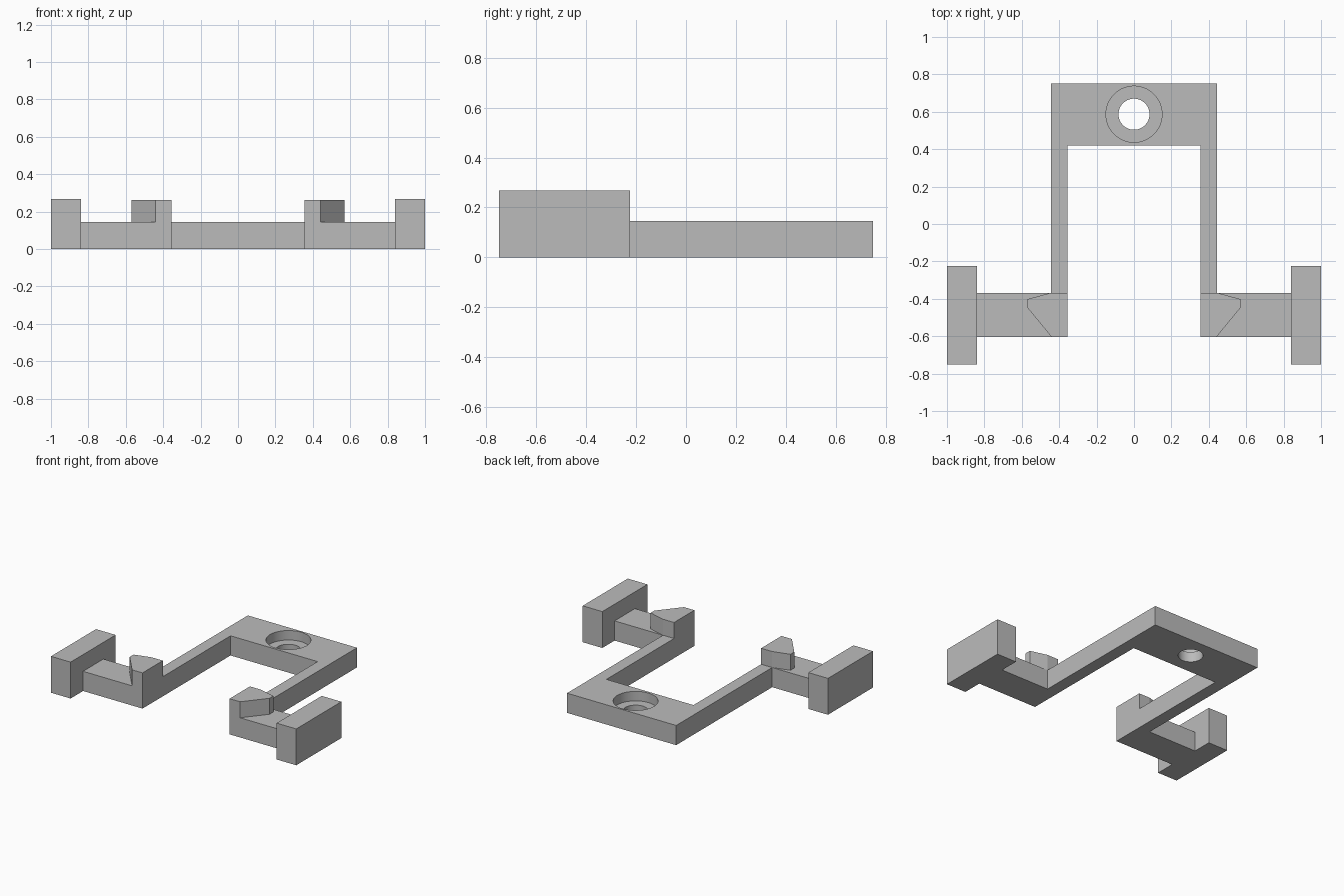
import bpy
import bmesh
import math

cube = bpy.data.objects.get("Cube")
if cube:
    bpy.data.objects.remove(cube, do_unlink=True)

grey = bpy.data.materials.new("plain grey")
grey.use_nodes = True
colour = (0.5, 0.5, 0.5, 1)
grey.diffuse_color = colour
grey.node_tree.nodes["Principled BSDF"].inputs["Base Color"].default_value = colour

FRAME_TOP = 0.145


def prism(name, outline, bottom, top):
    """Extrude a flat outline upwards into a solid."""
    bm = bmesh.new()
    face = bm.faces.new([bm.verts.new((x, y, bottom)) for x, y in outline])
    extruded = bmesh.ops.extrude_face_region(bm, geom=[face])["geom"]
    raised = [v for v in extruded if isinstance(v, bmesh.types.BMVert)]
    bmesh.ops.translate(bm, verts=raised, vec=(0, 0, top - bottom))
    bmesh.ops.recalc_face_normals(bm, faces=bm.faces)
    mesh = bpy.data.meshes.new(name)
    bm.to_mesh(mesh)
    bm.free()
    mesh.materials.append(grey)
    obj = bpy.data.objects.new(name, mesh)
    bpy.context.collection.objects.link(obj)
    return obj


def mirrored(points, side):
    return [(x * side, y) for x, y in points]


def circle(radius, centre_y, count=64):
    angles = [2 * math.pi * i / count for i in range(count)]
    return [(radius * math.cos(a), centre_y + radius * math.sin(a)) for a in angles]


# Flat U-shaped frame with outward arms
half = [(0.355, 0.42), (0.355, -0.605), (0.84, -0.605),
        (0.84, -0.368), (0.445, -0.368), (0.445, 0.75)]
frame = prism("frame", half + mirrored(half, -1)[::-1], 0, FRAME_TOP)

# Counterbored screw hole in the rear plate
cutters = [prism("hole_cutter", circle(0.083, 0.587), -0.1, 0.3),
           prism("counterbore_cutter", circle(0.15, 0.587), 0.075, 0.3)]
for cutter in cutters:
    cutter.hide_render = True
    cut = frame.modifiers.new(cutter.name, "BOOLEAN")
    cut.operation = "DIFFERENCE"
    cut.solver = "EXACT"
    cut.object = cutter
bpy.ops.object.select_all(action="DESELECT")
frame.select_set(True)
bpy.context.view_layer.objects.active = frame
for cutter in cutters:
    bpy.ops.object.modifier_apply(modifier=cutter.name)
    bpy.data.objects.remove(cutter, do_unlink=True)
bpy.ops.object.shade_smooth_by_angle(angle=math.radians(30))

# Pointed hooks on the arms and tall blocks at the arm ends
hook = [(0.355, -0.605), (0.44, -0.605), (0.57, -0.447),
        (0.57, -0.402), (0.445, -0.368), (0.355, -0.368)]
block = [(0.84, -0.75), (1, -0.75), (1, -0.225), (0.84, -0.225)]
for side, label in ((1, "left"), (-1, "right")):
    prism(label + "_hook", mirrored(hook, side), FRAME_TOP, 0.263)
    prism(label + "_end_block", mirrored(block, side), 0, 0.268)
